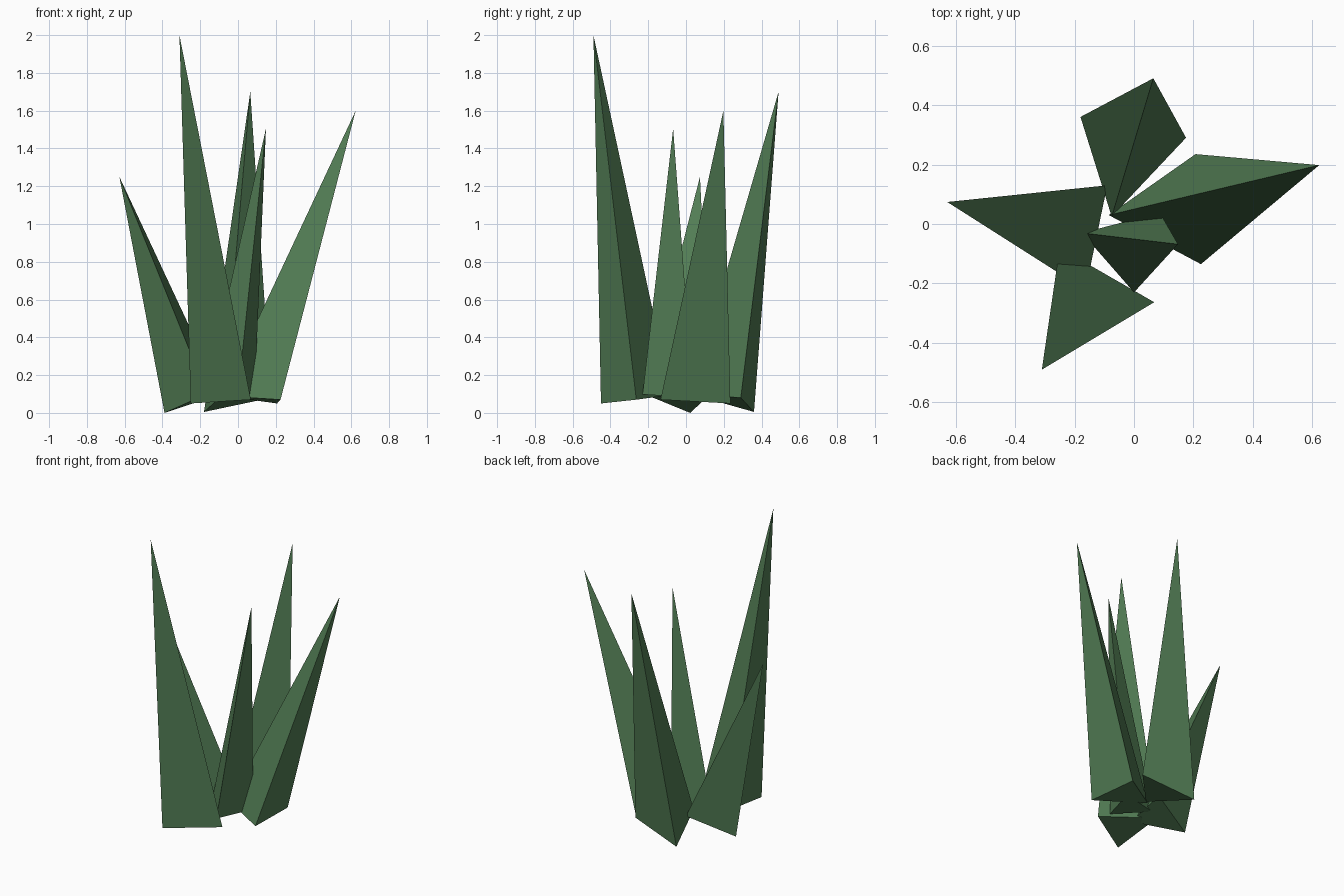
import bpy

green = bpy.data.materials.new("leaf_green")
green.diffuse_color = (0.085, 0.205, 0.09, 1)


def spike(name, tip, base):
    """Three-sided blade: a triangular base drawn up to one tip (base counter-clockwise)."""
    mesh = bpy.data.meshes.new(name)
    sides = [(i, (i + 1) % 3, 3) for i in range(3)]
    mesh.from_pydata(base + [tip], [], sides + [(2, 1, 0)])
    mesh.materials.append(green)
    bpy.context.collection.objects.link(bpy.data.objects.new(name, mesh))


# tall blade at the front left
spike("front_blade", (-0.31, -0.49, 2.0),
      [(-0.25, -0.45, 0.05), (0.068, -0.263, 0.07), (-0.25, -0.08, 0.095)])
# blade at the back
spike("back_blade", (0.065, 0.49, 1.7),
      [(-0.18, 0.36, 0.005), (-0.075, 0.025, 0.1), (0.175, 0.29, 0.08)])
# blade leaning right
spike("right_blade", (0.623, 0.198, 1.6),
      [(0.207, 0.235, 0.05), (-0.085, 0.03, 0.09), (0.225, -0.135, 0.07)])
# thin blade in the middle
spike("centre_blade", (0.148, -0.068, 1.505),
      [(-0.175, -0.03, 0.09), (0.0, -0.23, 0.098), (0.087, 0.038, 0.08)])
# short blade leaning left
spike("left_blade", (-0.628, 0.074, 1.25),
      [(-0.389, 0.022, 0.0), (-0.163, -0.222, 0.1), (-0.09, 0.13, 0.1)])
